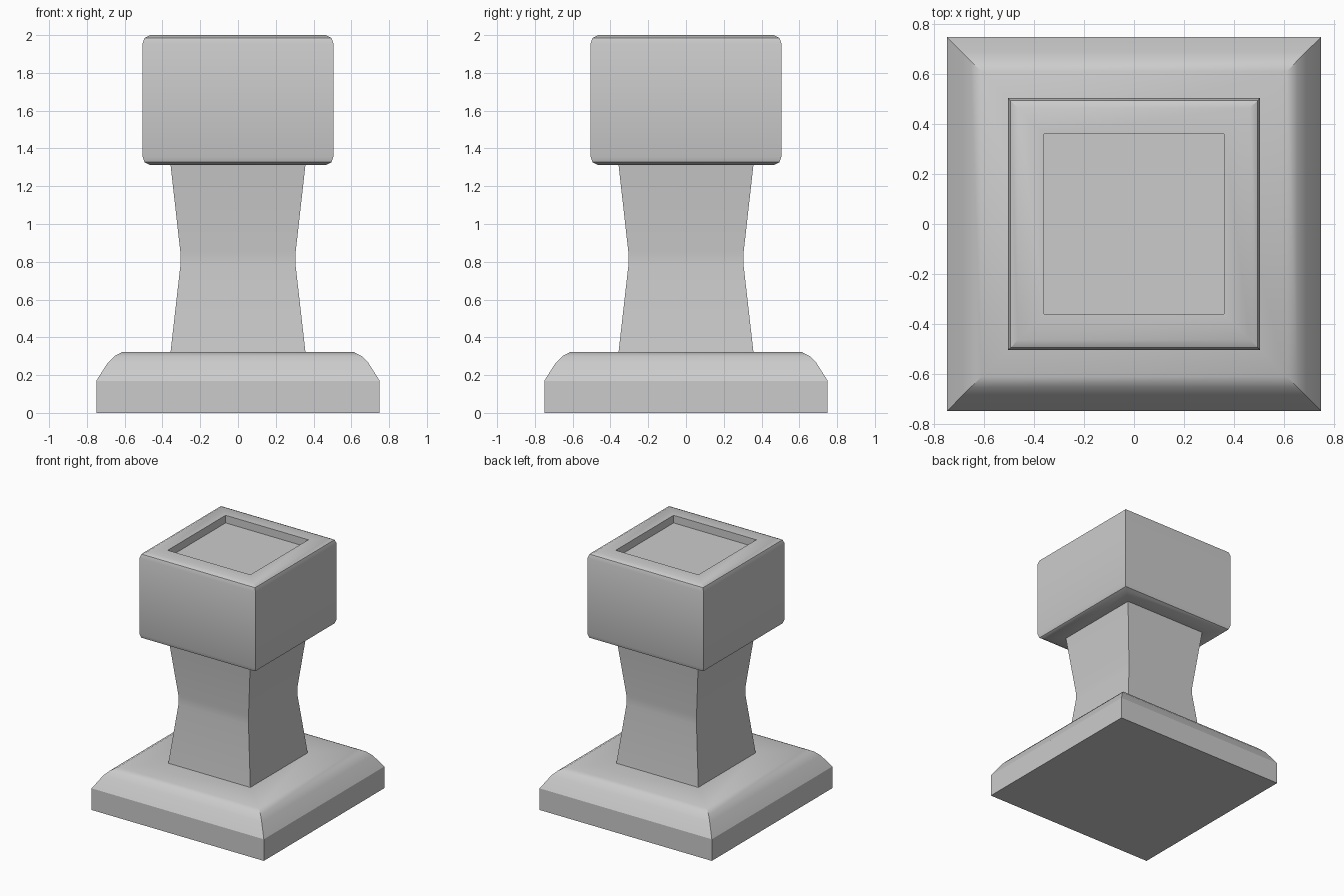
import bpy, bmesh, math

if "Cube" in bpy.data.objects:
    bpy.data.objects.remove(bpy.data.objects["Cube"])


def square_loft(name, profile, cap_start=False, cap_end=False):
    """Loft square rings through (half_width, z) profile points."""
    bm = bmesh.new()
    corners = ((-1, -1), (1, -1), (1, 1), (-1, 1))
    rings = [[bm.verts.new((sx * w, sy * w, z)) for sx, sy in corners]
             for w, z in profile]
    for a, b in zip(rings, rings[1:]):
        for i in range(4):
            j = (i + 1) % 4
            bm.faces.new((a[i], a[j], b[j], b[i]))
    if cap_start:
        bm.faces.new(rings[0][::-1])
    if cap_end:
        bm.faces.new(rings[-1])
    mesh = bpy.data.meshes.new(name)
    bm.to_mesh(mesh)
    bm.free()
    obj = bpy.data.objects.new(name, mesh)
    bpy.context.collection.objects.link(obj)
    bpy.ops.object.select_all(action='DESELECT')
    obj.select_set(True)
    bpy.context.view_layer.objects.active = obj
    bpy.ops.object.shade_smooth_by_angle(angle=math.radians(30))
    return obj


# Plinth with a rounded-over shoulder, open where the neck joins
square_loft("base", [(0.75, 0), (0.75, 0.17), (0.69, 0.265), (0.655, 0.30),
                     (0.612, 0.323), (0.357, 0.323)], cap_start=True)

# Pinched neck
square_loft("neck", [(0.357, 0.323), (0.305, 0.78), (0.305, 0.85), (0.357, 1.312)])

# Block head with softened rims and a shallow recess in the top
square_loft("head", [(0.357, 1.312), (0.465, 1.312), (0.495, 1.327), (0.505, 1.357),
                     (0.505, 1.955), (0.495, 1.985), (0.465, 2.0),
                     (0.36, 2.0), (0.36, 1.94)], cap_end=True)
